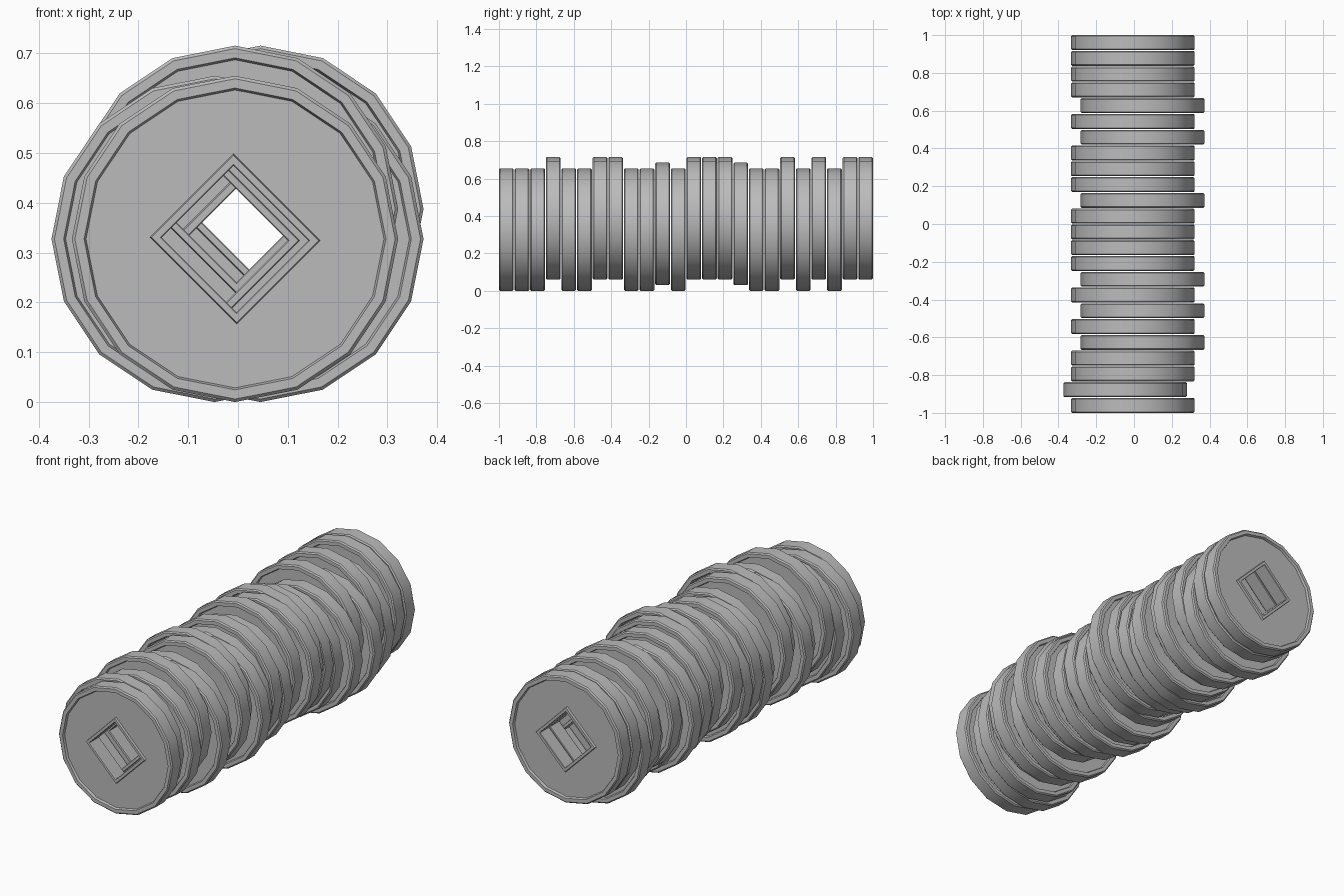
import bpy, bmesh, math
from mathutils import Vector

cube = bpy.data.objects.get("Cube")
if cube:
    bpy.data.objects.remove(cube, do_unlink=True)

SIDES = 16
THICK = 0.079
HALF = THICK / 2

metal = bpy.data.materials.new("grey metal")
metal.use_nodes = True
grey = (0.5, 0.5, 0.5, 1)
metal.diffuse_color = grey
bsdf = metal.node_tree.nodes["Principled BSDF"]
bsdf.inputs["Base Color"].default_value = grey


def round_point(i, r):
    a = math.tau * i / SIDES
    return Vector((r * math.cos(a), r * math.sin(a)))


def square_point(i, r):
    # Corners of the diamond, with evenly spaced points along each edge
    corners = [Vector(c) * r for c in ((1, -0.02), (-0.02, 1), (-1, 0.02), (0.02, -1))]
    q, step = divmod(i, SIDES // 4)
    return corners[q].lerp(corners[(q + 1) % 4], step / (SIDES // 4))


# Half section from the hole to the outer edge: outline, radius, height
half_section = [
    (square_point, 0.147, HALF - 0.003),
    (square_point, 0.150, HALF),
    (square_point, 0.168, HALF),
    (square_point, 0.171, HALF - 0.012),
    (round_point, 0.299, HALF - 0.012),
    (round_point, 0.303, HALF),
    (round_point, 0.3215, HALF),
    (round_point, 0.3275, HALF - 0.006),
]
section = half_section + [(f, r, -h) for f, r, h in reversed(half_section)]


def make_coin_mesh():
    bm = bmesh.new()
    rings = []
    for outline, r, h in section:
        points = [outline(i, r) for i in range(SIDES)]
        rings.append([bm.verts.new((p.x, -h, p.y)) for p in points])
    for k, ring in enumerate(rings):
        after = rings[(k + 1) % len(rings)]
        for i in range(SIDES):
            j = (i + 1) % SIDES
            bm.faces.new((ring[i], ring[j], after[j], after[i]))
    bmesh.ops.recalc_face_normals(bm, faces=bm.faces)
    mesh = bpy.data.meshes.new("holed_coin")
    bm.to_mesh(mesh)
    bm.free()
    mesh.materials.append(metal)
    return mesh


# Each coin's sideways and upward shift, from front to back
sideways = "mlmmrmrmrmmmmrmmmrmrmmmm"
upward = "lllhllhhllmlhhhmllhlhlhh"
x_shift = {"l": -0.047, "m": -0.006, "r": 0.045}
z_shift = {"l": 0.3275, "m": 0.358, "h": 0.388}

coin_mesh = make_coin_mesh()
pitch = (2 - THICK) / (len(sideways) - 1)
for n, (side, up) in enumerate(zip(sideways, upward)):
    coin = bpy.data.objects.new(f"coin_{n + 1}", coin_mesh)
    coin.location = (x_shift[side], -1 + HALF + n * pitch, z_shift[up])
    bpy.context.collection.objects.link(coin)

# Smooth rim with crisp edges
bpy.ops.object.select_all(action="DESELECT")
coin.select_set(True)
bpy.context.view_layer.objects.active = coin
bpy.ops.object.shade_smooth_by_angle(angle=math.radians(30))
